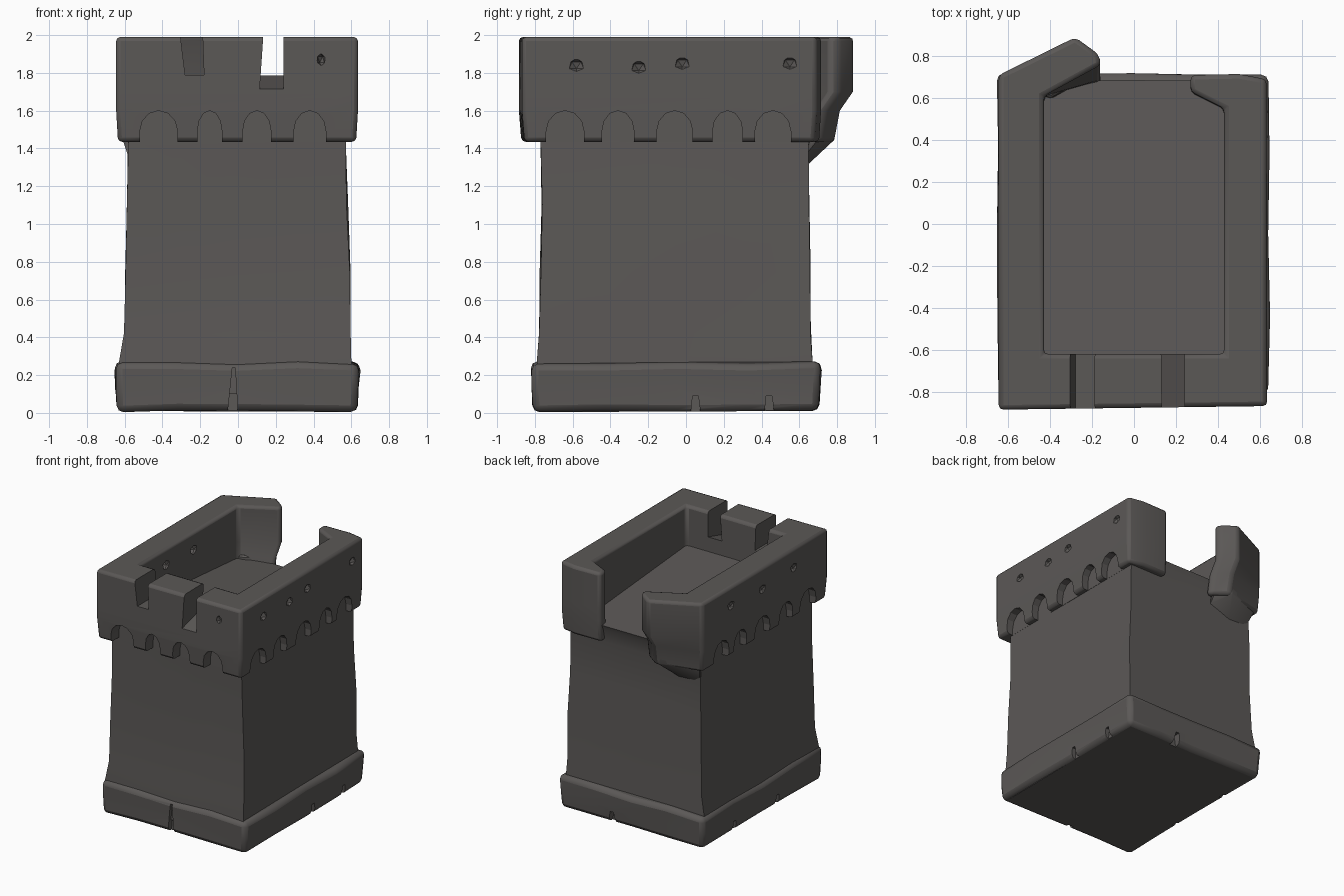
import bpy, bmesh, math, random
from mathutils import Vector, Matrix

random.seed(4)
if "Cube" in bpy.data.objects:
    bpy.data.objects.remove(bpy.data.objects["Cube"])

stone = bpy.data.materials.new("dark stone")
stone.use_nodes = True
stone.diffuse_color = (0.105, 0.098, 0.094, 1)
stone.node_tree.nodes["Principled BSDF"].inputs["Base Color"].default_value = stone.diffuse_color


def finish(name, bm):
    bmesh.ops.recalc_face_normals(bm, faces=bm.faces)
    mesh = bpy.data.meshes.new(name)
    bm.to_mesh(mesh)
    bm.free()
    ob = bpy.data.objects.new(name, mesh)
    bpy.context.scene.collection.objects.link(ob)
    mesh.materials.append(stone)
    return ob


def smooth(ob, angle=40):
    bpy.ops.object.select_all(action="DESELECT")
    ob.select_set(True)
    bpy.context.view_layer.objects.active = ob
    bpy.ops.object.shade_smooth_by_angle(angle=math.radians(angle))


def loft(bm, rings):
    """Skin a stack of equal-length closed rings and cap both ends."""
    loops = [[bm.verts.new(p) for p in ring] for ring in rings]
    n = len(loops[0])
    for low, high in zip(loops, loops[1:]):
        for i in range(n):
            j = (i + 1) % n
            bm.faces.new((low[i], low[j], high[j], high[i]))
    bm.faces.new(loops[0][::-1])
    bm.faces.new(loops[-1])


def rect(z, x0, x1, y0, y1, jitter=0.0, parts=4, slope=0.0):
    """Subdivided rectangular ring, slightly worn, optionally sloping in y."""
    corners = [(x0, y0), (x1, y0), (x1, y1), (x0, y1)]
    ring = []
    for k in range(4):
        a, b = Vector(corners[k]), Vector(corners[(k + 1) % 4])
        for i in range(parts):
            p = a.lerp(b, i / parts)
            r = [random.uniform(-jitter, jitter) for _ in range(3)]
            ring.append((p.x + r[0], p.y + r[1], z + r[2] - slope * (p.y - y0)))
    return ring


def bevel(ob, width, segments=2):
    m = ob.modifiers.new("worn edges", "BEVEL")
    m.width, m.segments = width, segments
    m.limit_method, m.angle_limit = "ANGLE", math.radians(35)


def carve(ob, cutter):
    cutter.hide_render = True
    cutter.hide_viewport = True
    m = ob.modifiers.new("carving", "BOOLEAN")
    m.operation, m.solver, m.object = "DIFFERENCE", "EXACT", cutter


def prism(bm, outline, place):
    """Closed prism: outline in 2D, place maps (u, v, end) to a point."""
    loft(bm, [[place(u, v, end) for u, v in outline] for end in (0, 1)])


def hull(name, points):
    bm = bmesh.new()
    for p in points:
        bm.verts.new(p)
    res = bmesh.ops.convex_hull(bm, input=bm.verts)
    junk = [g for g in res["geom_interior"] if isinstance(g, bmesh.types.BMVert)]
    bmesh.ops.delete(bm, geom=junk, context="VERTS")
    return finish(name, bm)


def arch(centre, half, top=1.6):
    """Arch outline open below the battlement skirt."""
    pts = [(centre - half, 1.3)]
    for i in range(7):
        a = math.pi * (1 - i / 6)
        pts.append((centre + half * math.cos(a), top - 0.11 + 0.11 * math.sin(a)))
    return pts + [(centre + half, 1.3)]


# Tower body with a roof floor that falls towards the back
bm = bmesh.new()
loft(bm, [
    rect(0.10, -0.62, 0.60, -0.79, 0.67),
    rect(0.27, -0.63, 0.60, -0.79, 0.67),
    rect(0.42, -0.60, 0.595, -0.775, 0.66, 0.004),
    rect(0.75, -0.595, 0.59, -0.77, 0.655, 0.006),
    rect(1.10, -0.588, 0.58, -0.765, 0.65, 0.006),
    rect(1.42, -0.58, 0.57, -0.77, 0.65, 0.003),
    rect(1.53, -0.58, 0.57, -0.77, 0.67),
    rect(1.68, -0.56, 0.55, -0.75, 0.685, slope=0.08),
])
body = finish("tower_body", bm)
smooth(body, 45)

# Plinth with a cracked front and chipped lower edges
bm = bmesh.new()
loft(bm, [
    rect(0.008, -0.64, 0.63, -0.81, 0.70, 0.006),
    rect(0.13, -0.65, 0.635, -0.815, 0.71, 0.004),
    rect(0.265, -0.65, 0.645, -0.82, 0.715, 0.008),
])
plinth = finish("plinth", bm)
bevel(plinth, 0.035)

bm = bmesh.new()
crack = [(-0.065, -0.1), (-0.03, 0.24), (-0.015, 0.24), (0.005, -0.1)]
prism(bm, crack, lambda u, v, e: (u, (-0.95, -0.77)[e], v))
for y, side in ((0.05, 1), (0.44, 1), (-0.25, -1), (0.3, -1)):
    chip = [(y - 0.035, -0.1), (y - 0.015, 0.09), (y + 0.015, 0.09), (y + 0.04, -0.1)]
    prism(bm, chip, lambda u, v, e: (side * (0.8, 0.6)[e], u, v))
prism(bm, [(0.12, -0.1), (0.15, 0.1), (0.18, 0.1), (0.22, -0.1)],
      lambda u, v, e: (u, (0.65, 0.85)[e], v))
carve(plinth, finish("plinth_cutter", bm))

# Battlement wall, open at the back with one end bent outward
plan = [(-0.645, 0.71), (-0.645, -0.885), (0.635, -0.868), (0.632, 0.69),
        (0.5, 0.715), (0.27, 0.71), (0.27, 0.63), (0.43, 0.55), (0.43, -0.62),
        (-0.43, -0.62), (-0.43, 0.61), (-0.155, 0.76), (-0.17, 0.81), (-0.28, 0.89)]


def wall_ring(z, tip, shrink=1.0):
    """Plan outline with the bent end pulled back by tip."""
    return [(x * shrink, (y - tip if y > 0.75 else y) * shrink, z) for x, y in plan]


bm = bmesh.new()
loft(bm, [wall_ring(1.435, 0.09, 0.985), wall_ring(1.6, 0.07), wall_ring(1.7, 0),
          wall_ring(1.99, 0)])
wall = finish("battlement_wall", bm)
bevel(wall, 0.025)

bm = bmesh.new()
# Arches under the sides and the front
for side in (1, -1):
    for y, half in ((-0.64, 0.1), (-0.36, 0.085), (-0.06, 0.095), (0.22, 0.08), (0.46, 0.095)):
        prism(bm, arch(y, half), lambda u, v, e: (side * (0.8, 0.572)[e], u, v))
for x, half in ((-0.42, 0.1), (-0.15, 0.065), (0.1, 0.075), (0.38, 0.085)):
    prism(bm, arch(x, half), lambda u, v, e: (u, (-1, -0.772)[e], v))
# Crenel gaps in the front
left_gap = [(-0.28, 1.79), (-0.18, 1.79), (-0.195, 2.2), (-0.33, 2.2)]
prism(bm, left_gap, lambda u, v, e: (u, (-1, -0.5)[e], v))
right_gap = [(0.115, 1.68), (0.24, 1.68), (0.24, 2.2), (0.15, 2.2)]
prism(bm, right_gap, lambda u, v, e: (u, (-1, -0.5)[e], v + (0.14 * e if v < 2 else 0)))
# Small pits along the walls
pits = [(0.65, -0.58, 1.84), (0.65, -0.25, 1.83), (0.65, -0.02, 1.85), (0.65, 0.55, 1.85),
        (-0.66, -0.45, 1.84), (-0.66, -0.05, 1.82), (-0.66, 0.35, 1.84), (0.44, -0.88, 1.87),
        (-0.44, -0.3, 1.86), (-0.44, 0.05, 1.85)]
for p in pits:
    shape = (0.05, 0.045, 0.04) if abs(p[1]) < 0.8 else (0.025, 0.05, 0.035)
    bmesh.ops.create_icosphere(bm, subdivisions=1, radius=1,
                               matrix=Matrix.Translation(p) @ Matrix.Diagonal((*shape, 1)))
carve(wall, finish("wall_cutter", bm))

# Bracket carrying the bent wall end
bracket = hull("bent_end_bracket", [
    (-0.57, 0.62, 1.3), (-0.4, 0.63, 1.3), (-0.2, 0.64, 1.38), (-0.62, 0.69, 1.45),
    (-0.3, 0.79, 1.45), (-0.2, 0.74, 1.5), (-0.62, 0.69, 1.6), (-0.3, 0.8, 1.6),
    (-0.2, 0.72, 1.6), (-0.4, 0.6, 1.6)])
bevel(bracket, 0.012, 1)

for ob in (plinth, wall, bracket):
    smooth(ob, 40)
